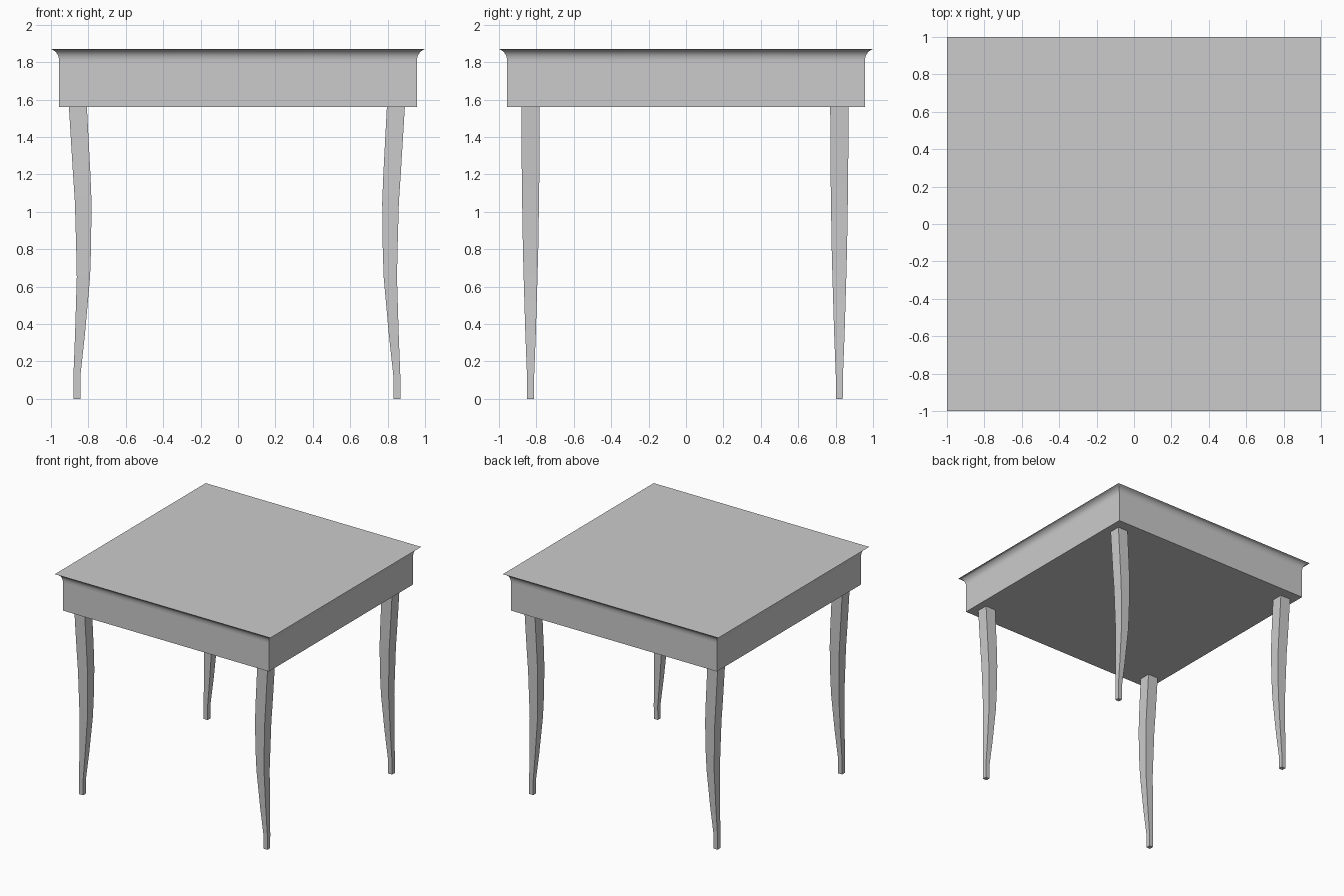
import bpy, bmesh

if "Cube" in bpy.data.objects:
    bpy.data.objects.remove(bpy.data.objects["Cube"])


def loft(name, rings):
    """Skin a stack of rectangular rings (x0, x1, y0, y1, z) into a closed solid."""
    bm = bmesh.new()
    loops = [[bm.verts.new(p) for p in ((x0, y0, z), (x1, y0, z), (x1, y1, z), (x0, y1, z))]
             for x0, x1, y0, y1, z in rings]
    for a, b in zip(loops, loops[1:]):
        for i in range(4):
            j = (i + 1) % 4
            bm.faces.new((a[i], a[j], b[j], b[i]))
    bm.faces.new(loops[0][::-1])
    bm.faces.new(loops[-1])
    bmesh.ops.recalc_face_normals(bm, faces=bm.faces)
    mesh = bpy.data.meshes.new(name)
    bm.to_mesh(mesh)
    bm.free()
    obj = bpy.data.objects.new(name, mesh)
    bpy.context.collection.objects.link(obj)
    bpy.ops.object.select_all(action='DESELECT')
    obj.select_set(True)
    bpy.context.view_layer.objects.active = obj
    bpy.ops.object.shade_smooth_by_angle(angle=0.6)
    return obj


# Apron: straight-sided box
APRON, APRON_Z, COVE_Z, TOP_Z = 0.956, 1.56, 1.80, 1.87
loft("apron", [(-APRON, APRON, -APRON, APRON, z) for z in (APRON_Z, COVE_Z)])

# Tabletop: concave cove flaring out to a thin edge
cove = []
for i in range(9):
    t = i / 8
    r = APRON * (1 - t * t) + t * t
    z = COVE_Z * (1 - t) ** 2 + 1.855 * 2 * t * (1 - t) + TOP_Z * t * t
    cove.append((-r, r, -r, r, z))
loft("tabletop", cove)

# Legs: curved in x, tapered in y (z, outer x, inner x, half depth)
LEG = [(0.00, 0.874, 0.837, 0.018), (0.12, 0.874, 0.837, 0.019),
       (0.35, 0.865, 0.812, 0.028), (0.65, 0.856, 0.785, 0.037),
       (0.80, 0.859, 0.780, 0.041), (1.05, 0.866, 0.777, 0.045),
       (1.20, 0.876, 0.783, 0.047), (1.56, 0.898, 0.802, 0.049)]
LEG_CX = -0.006
for side, sx in (("left", -1), ("right", 1)):
    for end, cy in (("front", -0.831), ("back", 0.820)):
        rings = []
        for z, outer, inner, h in LEG:
            x0, x1 = sorted((LEG_CX + sx * outer, LEG_CX + sx * inner))
            rings.append((x0, x1, cy - h, cy + h, z))
        loft(f"{end}_{side}_leg", rings)
